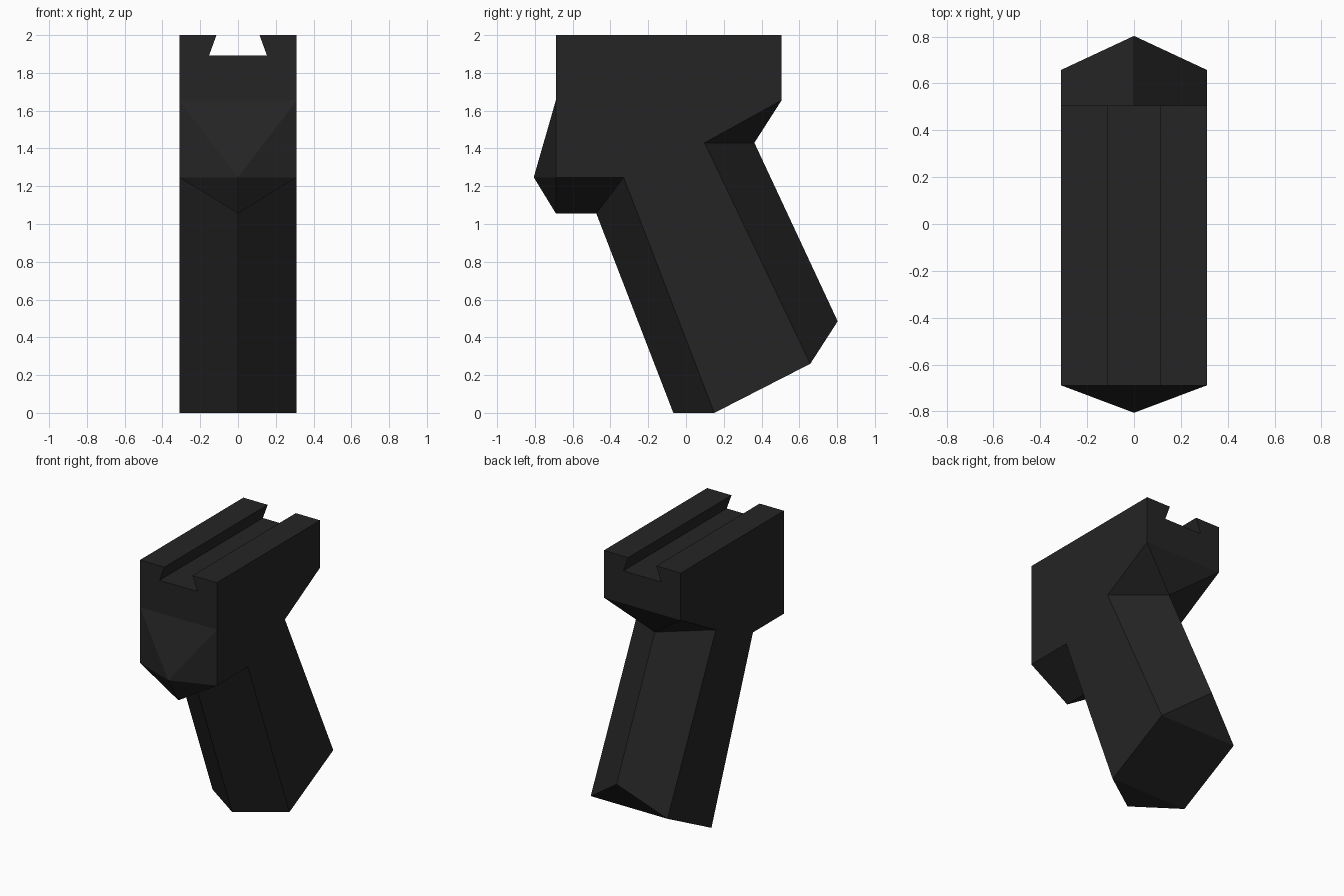
import bpy, bmesh

if "Cube" in bpy.data.objects:
    bpy.data.objects.remove(bpy.data.objects["Cube"])

W = 0.311  # half width

mat = bpy.data.materials.new("matte black")
mat.diffuse_color = (0.018, 0.018, 0.018, 1)
mat.use_nodes = True
mat.node_tree.nodes["Principled BSDF"].inputs["Base Color"].default_value = mat.diffuse_color


def make_object(name, bm):
    bmesh.ops.recalc_face_normals(bm, faces=bm.faces)
    mesh = bpy.data.meshes.new(name)
    bm.to_mesh(mesh)
    bm.free()
    mesh.materials.append(mat)
    ob = bpy.data.objects.new(name, mesh)
    bpy.context.collection.objects.link(ob)
    return ob


# Side outline (y, z), clockwise from the top front corner
SIDE = [(-0.689, 2), (0.506, 2), (0.506, 1.655), (0.098, 1.43),
        (0.658, 0.26), (0.15, 0), (-0.33, 1.247), (-0.689, 1.247), (-0.689, 1.655)]
# Centre ridge points (y, z): back of grip, front of grip, nose
RIDGE = [(0.362, 1.43), (0.803, 0.485), (-0.067, 0),
         (-0.475, 1.056), (-0.689, 1.056), (-0.806, 1.247)]

# Foregrip body: flat sides joined by folded faces along the centre ridge
bm = bmesh.new()
R = [bm.verts.new((W, y, z)) for y, z in SIDE]
L = [bm.verts.new((-W, y, z)) for y, z in SIDE]
C = [bm.verts.new((0, y, z)) for y, z in RIDGE]
for S in (R, L):
    for f in (S,                          # flat side
              (S[2], S[3], C[0]),         # undercut behind the block
              (S[3], S[4], C[1], C[0]),   # grip back
              (S[5], S[6], C[3], C[2]),   # grip front
              (S[6], S[7], C[4], C[3]),   # underside of nose
              (S[7], C[5], C[4]),         # lower nose
              (S[7], S[8], C[5])):        # upper nose
        bm.faces.new(f)
for a, b in ((0, 1), (1, 2), (4, 5), (8, 0)):   # top, back, grip base, front
    bm.faces.new((R[a], R[b], L[b], L[a]))
for a, c in ((2, 0), (4, 1), (5, 2), (8, 5)):   # triangles closing onto the ridge
    bm.faces.new((R[a], L[a], C[c]))
body = make_object("foregrip_body", bm)

# Dovetail rail slot along the top, cut with a trapezoid prism
bm = bmesh.new()
outline = [(-0.153, 1.893), (0.153, 1.893), (0.075, 2.107), (-0.075, 2.107)]
base = bm.faces.new([bm.verts.new((x, -1, z)) for x, z in outline])
ext = bmesh.ops.extrude_face_region(bm, geom=[base])
bmesh.ops.translate(bm, vec=(0, 2, 0),
                    verts=[g for g in ext["geom"] if isinstance(g, bmesh.types.BMVert)])
if base.is_valid and len(bm.faces) == 5:
    bmesh.ops.holes_fill(bm, edges=bm.edges)
cutter = make_object("slot_cutter", bm)
cutter.hide_render = True

cut = body.modifiers.new("rail slot", 'BOOLEAN')
cut.operation = 'DIFFERENCE'
cut.solver = 'EXACT'
cut.object = cutter

# Apply the cut and discard the cutter
bpy.context.view_layer.objects.active = body
bpy.ops.object.modifier_apply(modifier=cut.name)
bpy.data.objects.remove(cutter)
